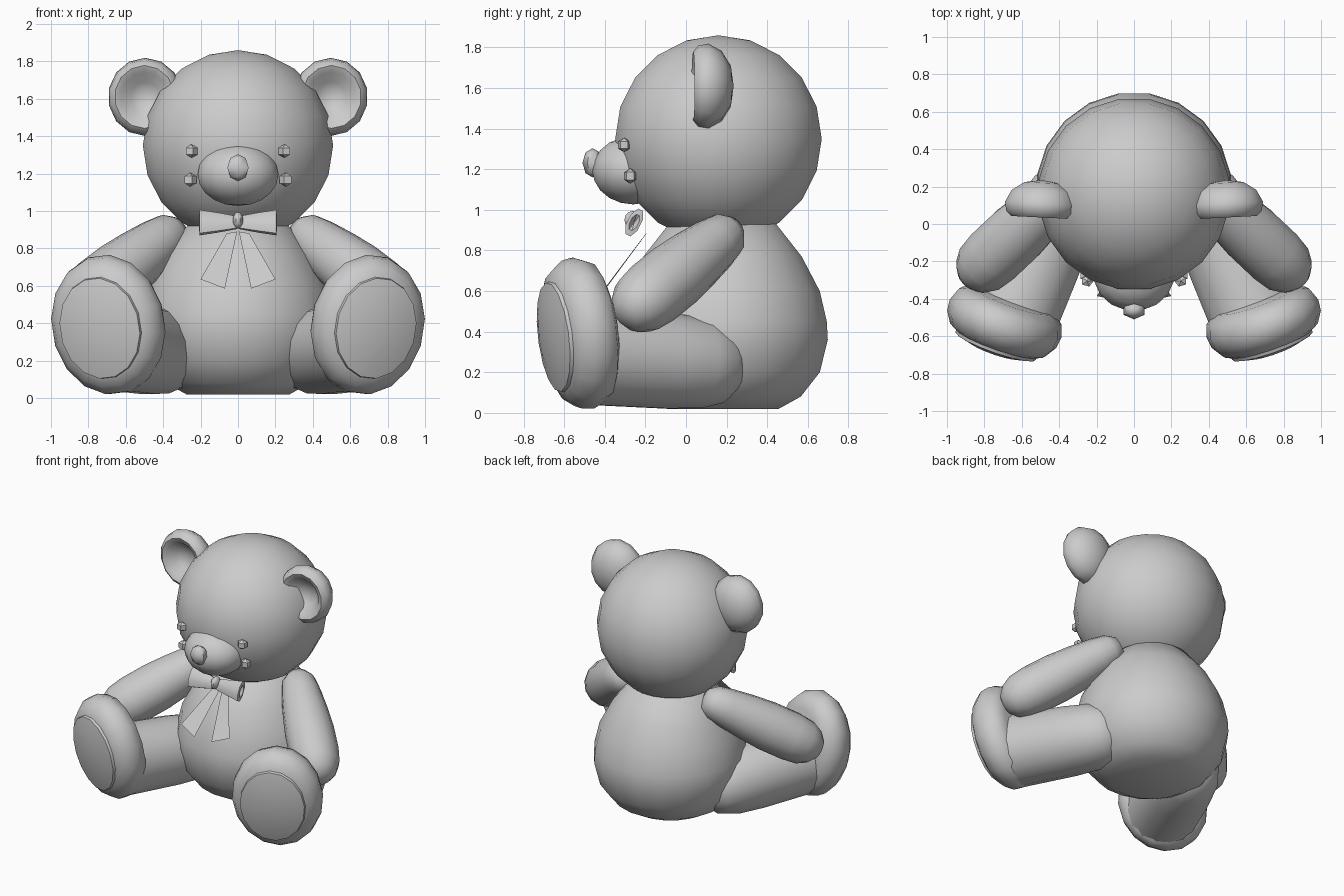
import bpy, bmesh, math
from mathutils import Vector

if "Cube" in bpy.data.objects:
    bpy.data.objects.remove(bpy.data.objects["Cube"])


def finish(name, bm, mirror=False, angle=50):
    bmesh.ops.recalc_face_normals(bm, faces=bm.faces)
    me = bpy.data.meshes.new(name)
    bm.to_mesh(me)
    bm.free()
    for p in me.polygons:
        p.use_smooth = True
    me.set_sharp_from_angle(angle=math.radians(angle))
    ob = bpy.data.objects.new(name, me)
    bpy.context.collection.objects.link(ob)
    if mirror:
        ob.modifiers.new("mirror", 'MIRROR')
    return ob


def lathe(name, profile, center, axis, up=(0, 0, 1), scale=(1, 1), segs=20, mirror=False, angle=50):
    """Spin (radius, distance) pairs round an axis; scale squashes sideways and upward."""
    az = Vector(axis).normalized()
    ax = Vector(up).cross(az).normalized()
    ay = az.cross(ax)
    c = Vector(center)
    bm = bmesh.new()
    rings = []
    for r, d in profile:
        if r < 1e-5:
            rings.append([bm.verts.new(c + az * d)])
            continue
        ring = []
        for i in range(segs):
            t = 2 * math.pi * (i + 0.5) / segs
            ring.append(bm.verts.new(c + az * d + ax * (r * scale[0] * math.cos(t))
                                     + ay * (r * scale[1] * math.sin(t))))
        rings.append(ring)
    for a, b in zip(rings, rings[1:]):
        for i in range(segs):
            j = (i + 1) % segs
            if len(a) == 1:
                bm.faces.new((a[0], b[i], b[j]))
            elif len(b) == 1:
                bm.faces.new((a[i], a[j], b[0]))
            else:
                bm.faces.new((a[i], a[j], b[j], b[i]))
    return finish(name, bm, mirror, angle)


def ball(name, center, radii, segs=20, rings=10, mirror=False, angle=50):
    rx, ry, rz = radii
    prof = [(math.sin(math.pi * k / rings) if 0 < k < rings else 0,
             -rz * math.cos(math.pi * k / rings)) for k in range(rings + 1)]
    return lathe(name, prof, center, (0, 0, 1), (0, 1, 0), (rx, ry), segs, mirror, angle)


# Head and body
ball("head", (0, 0.16, 1.35), (0.515, 0.515, 0.51))
body = [(0, 0.02), (0.28, 0.02), (0.39, 0.08), (0.485, 0.2), (0.525, 0.36), (0.52, 0.45),
        (0.485, 0.6), (0.395, 0.77), (0.26, 0.94), (0, 0.98)]
lathe("body", body, (0, 0.18, 0), (0, 0, 1), (0, 1, 0))

# Ears, dished at the front
ear = [(0, 0.105), (0.1, 0.09), (0.17, 0.045), (0.205, -0.02), (0.195, -0.07), (0.165, -0.095),
       (0.13, -0.08), (0.08, -0.02), (0, 0.0)]
lathe("ear", [(r, -d) for r, d in ear], (0.495, 0.13, 1.61), (0.05, -1, 0), scale=(0.97, 1.02),
      segs=14, mirror=True)

# Face
ball("muzzle", (0, -0.26, 1.195), (0.22, 0.205, 0.168), 16, 10)
ball("nose", (0, -0.46, 1.232), (0.066, 0.05, 0.072), 6, 4)
ball("eye", (0.25, -0.305, 1.32), (0.04, 0.036, 0.036), 5, 3, True, 30)
ball("cheek_button", (0.257, -0.275, 1.167), (0.04, 0.036, 0.038), 5, 3, True, 30)

# Bow: two flared loops, a knot and two flat tails
lean = (0, 0.45, 0.9)
loop = [(0, 0), (0.042, 0.005), (0.055, 0.06), (0.068, 0.12), (0.084, 0.205), (0.05, 0.208), (0, 0.18)]
lathe("bow_loop", loop, (0, -0.255, 0.938), (1, 0, 0), lean, (0.42, 0.9), 8, True, 40)
ball("bow_knot", (0, -0.262, 0.95), (0.03, 0.045, 0.045), 8, 6)
bm = bmesh.new()
bm.faces.new([bm.verts.new(v) for v in
              ((0.005, -0.19, 0.89), (0.07, -0.415, 0.585), (0.2, -0.385, 0.635), (0.06, -0.2, 0.88))])
finish("bow_tail", bm, True)

# Arms
arm = [(0, -0.13), (0.07, -0.12), (0.115, -0.06), (0.135, 0.04), (0.155, 0.2), (0.168, 0.36),
       (0.168, 0.54), (0.155, 0.65), (0.12, 0.72), (0.07, 0.765), (0, 0.78)]
shoulder, hand = Vector((0.40, 0.16, 0.85)), Vector((0.81, -0.225, 0.54))
lathe("arm", arm, shoulder, hand - shoulder, segs=14, mirror=True)

# Legs
leg = [(0, -0.16), (0.12, -0.13), (0.19, -0.06), (0.225, 0.06), (0.24, 0.25), (0.245, 0.45), (0.25, 0.66), (0, 0.68)]
hip, ankle = Vector((0.38, 0.13, 0.24)), Vector((0.64, -0.47, 0.285))
lathe("leg", leg, hip, ankle - hip, segs=16, mirror=True)

# Feet with a raised sole pad
foot = [(0, -0.12), (0.7, -0.115), (0.92, -0.08), (1, -0.01), (0.98, 0.05), (0.86, 0.11), (0.73, 0.13),
        (0.72, 0.148), (0.45, 0.172), (0, 0.18)]
lathe("foot", foot, (0.69, -0.515, 0.392), (0.33, -0.92, -0.13), (0.12, 0, 1), (0.315, 0.378), 16, True)
